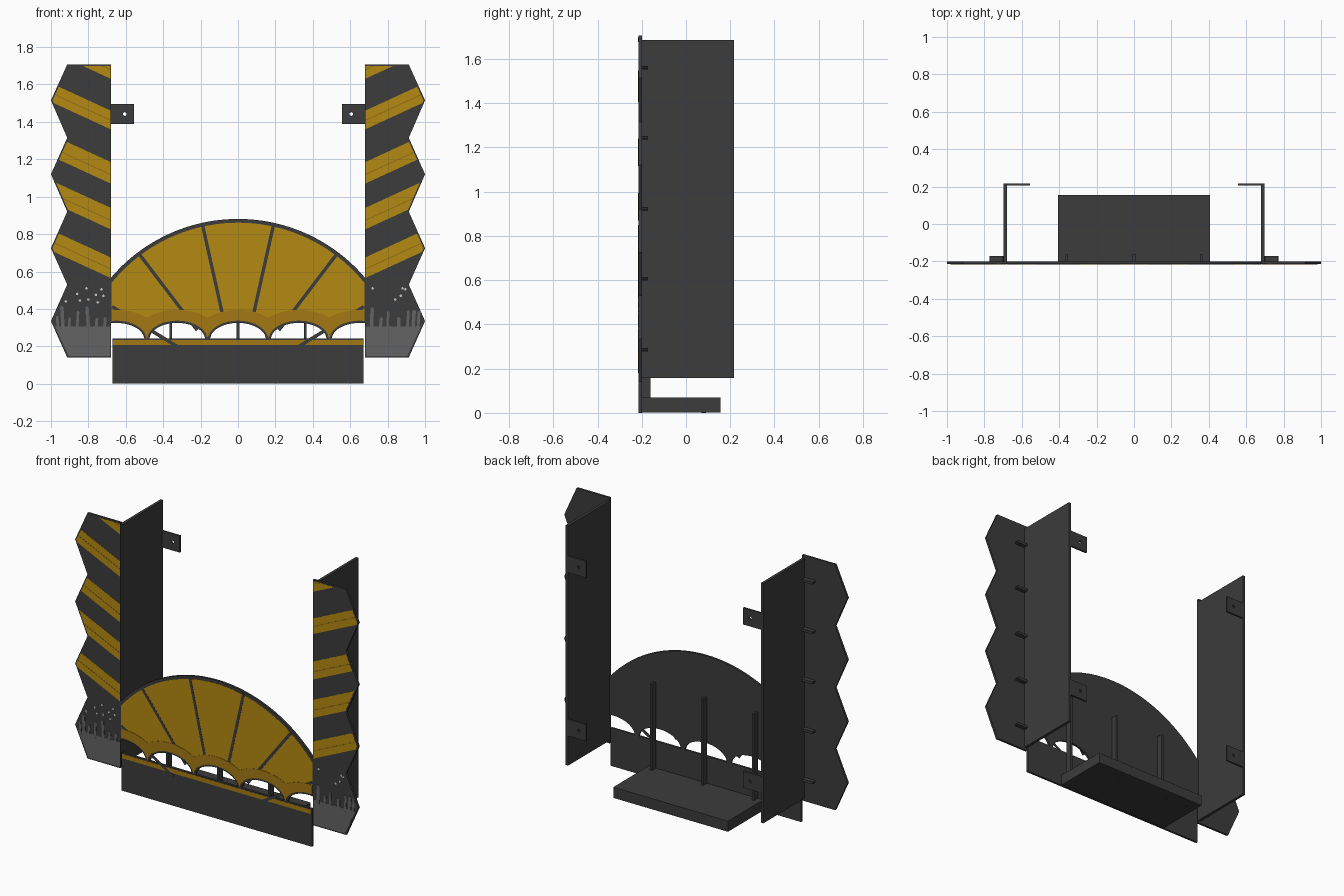
import bpy, bmesh, math, random
from mathutils import Vector

if "Cube" in bpy.data.objects:
    bpy.data.objects.remove(bpy.data.objects["Cube"])

random.seed(4)
BACK, FRONT = -0.2, -0.214          # main sheet thickness
LAYER = [-0.215, -0.216, -0.217]    # thin painted layers in front of the sheet


def material(name, rgb):
    m = bpy.data.materials.new(name)
    m.diffuse_color = (*rgb, 1)
    m.use_nodes = True
    m.node_tree.nodes["Principled BSDF"].inputs["Base Color"].default_value = m.diffuse_color
    return m


DARK = material("charcoal", (0.045, 0.045, 0.045))
GOLD = material("gold", (0.46, 0.255, 0.006))
BAND = material("dark_gold", (0.37, 0.19, 0.006))
LINE = material("line_gold", (0.3, 0.16, 0.006))
GREY = material("grime_grey", (0.125, 0.125, 0.125))
PALE = material("pale_grey", (0.6, 0.6, 0.56))


def finish(bm, name, mat):
    bmesh.ops.recalc_face_normals(bm, faces=bm.faces[:])
    me = bpy.data.meshes.new(name)
    bm.to_mesh(me)
    bm.free()
    me.materials.append(mat)
    ob = bpy.data.objects.new(name, me)
    bpy.context.collection.objects.link(ob)
    return ob


def slab(name, outlines, y0, y1, mat, s=1, cuts=(), holes=()):
    """Extrude (x, z) outlines from y0 to y1; s=-1 mirrors; cuts trim by planes."""
    bm = bmesh.new()
    for pts in outlines:
        loops = [[bm.verts.new((s * x, y0, z)) for x, z in lp] for lp in (pts, *holes)]
        if holes:
            edges = [bm.edges.new((lp[i - 1], lp[i])) for lp in loops for i in range(len(lp))]
            bmesh.ops.triangle_fill(bm, edges=edges, use_beauty=True)
        else:
            bm.faces.new(loops[0])
    for (x, z), (nx, nz) in cuts:
        bmesh.ops.bisect_plane(bm, geom=bm.verts[:] + bm.edges[:] + bm.faces[:],
                               plane_co=Vector((s * x, y0, z)),
                               plane_no=Vector((s * nx, 0, nz)), clear_outer=True)
    ext = bmesh.ops.extrude_face_region(bm, geom=bm.faces[:])["geom"]
    bmesh.ops.translate(bm, vec=(0, y1 - y0, 0),
                        verts=[v for v in ext if isinstance(v, bmesh.types.BMVert)])
    return finish(bm, name, mat)


def rect(x0, x1, z0, z1):
    return [(x0, z0), (x1, z0), (x1, z1), (x0, z1)]


def box(name, x0, x1, y0, y1, z0, z1, mat=DARK, s=1):
    return slab(name, [rect(x0, x1, z0, z1)], y0, y1, mat, s)


def disc(x, z, r, n=10):
    return [(x + r * math.cos(math.tau * i / n), z + r * math.sin(math.tau * i / n))
            for i in range(n)]


def capsule(xa, za, xb, zb, r, n=5):
    a = math.atan2(zb - za, xb - xa)
    end = lambda x, z, st: [(x + r * math.cos(st + math.pi * i / n),
                             z + r * math.sin(st + math.pi * i / n)) for i in range(n + 1)]
    return end(xb, zb, a - math.pi / 2) + end(xa, za, a + math.pi / 2)


# Zigzag side wings
def wing(inset=0.0):
    pts = [(0.68 + inset * 0.2, 0.14 + inset)]
    zs = [0.14 + inset, 0.335, 0.53, 0.725, 0.92, 1.12, 1.315, 1.515, 1.707 - inset]
    pts += [((1.0 if i % 2 else 0.913) - inset, z) for i, z in enumerate(zs)]
    return pts + [(0.68 + inset * 0.2, 1.707 - inset)]


SLOPE = 0.46


def stripe_cuts(lo, hi):
    return [((0.68, hi), (-SLOPE, 1)), ((0.68, lo), (SLOPE, -1))]


for s, side in ((-1, "left"), (1, "right")):
    slab(side + "_wing", [wing()], BACK, FRONT, DARK, s)
    box(side + "_side_panel", 0.68, 0.698, BACK, 0.217, 0.158, 1.687, s=s)

    # Diagonal hazard stripes with a thin worn line across each
    for lo, hi in ((0.565, 0.675), (0.825, 0.94), (1.07, 1.185), (1.36, 1.46), (1.63, 1.73)):
        slab(side + "_stripe", [wing(0.008)], FRONT, LAYER[0], GOLD, s, stripe_cuts(lo, hi))
        mid = lo + 0.045
        slab(side + "_stripe_line", [wing(0.008)], FRONT, LAYER[1], LINE, s,
             stripe_cuts(mid, mid + 0.006))

    # Grimy foot of the wing: grey patch, drips and specks
    slab(side + "_grime", [wing(0.008)], FRONT, LAYER[0], GREY, s, [((0.7, 0.305), (0, 1))])
    drips = [capsule(x, 0.29, x + random.uniform(-0.008, 0.008),
                     random.uniform(0.34, 0.42), random.uniform(0.006, 0.01))
             for x in (0.715, 0.76, 0.80, 0.86, 0.905, 0.935, 0.962)]
    slab(side + "_drips", drips, FRONT, LAYER[1], GREY, s)
    specks = ([(0.72, 0.51), (0.84, 0.45), (0.87, 0.47), (0.88, 0.51), (0.895, 0.505)] if s > 0 else
              [(0.92, 0.44), (0.86, 0.48), (0.81, 0.51), (0.845, 0.445), (0.80, 0.45),
               (0.76, 0.475), (0.75, 0.435), (0.73, 0.505), (0.72, 0.47)])
    slab(side + "_specks", [disc(x, z, 0.007, 8) for x, z in specks], FRONT, LAYER[1], PALE, s)

    # Rear mounting tabs with a bolt hole, and short pegs behind the wing
    for z in (0.40, 1.442):
        slab(side + "_mount_tab", [rect(0.555, 0.69, z - 0.053, z + 0.053)], 0.205, 0.217,
             DARK, s, holes=[disc(0.605, z, 0.01, 12)])
    slab(side + "_pegs", [capsule(0.704, z, 0.766, z, 0.008)
                          for z in (0.285, 0.606, 0.923, 1.244, 1.56)], BACK, -0.172, DARK, s)


# Arched centre board with scalloped openings
def arc(radius, half, n=48):
    a = math.asin(half / radius)
    return [(radius * math.sin(-a + 2 * a * i / n), radius * math.cos(-a + 2 * a * i / n) - 0.01)
            for i in range(n + 1)]


PITCH = 0.325


def scallop(x, a, b):
    """Height of the row of elliptical arches at x (valleys stop at z = 0.235)."""
    d = (x + PITCH / 2) % PITCH - PITCH / 2
    return 0.235 + b * math.sqrt(max(0, 1 - (d / a) ** 2))


def wave(a, b, half, n=180):
    return [(half - 2 * half * i / n, scallop(half - 2 * half * i / n, a, b)) for i in range(n + 1)]


slab("arch_board", [arc(0.891, 0.68) + wave(0.15, 0.09, 0.68)], BACK, FRONT, DARK)
slab("fan_panel", [arc(0.871, 0.675) + wave(0.24, 0.13, 0.675)], FRONT, LAYER[0], GOLD)

# Radiating dark fan ribs
ribs = []
for deg, r1 in ((12.6, 0.868), (37.3, 0.868), (58.5, 0.79)):
    for sg in (-1, 1):
        a = math.radians(deg) * sg
        d, p = Vector((math.sin(a), math.cos(a))), Vector((math.cos(a), -math.sin(a))) * 0.009
        ribs.append([tuple(d * r + p * k) for r, k in ((0.36, -1), (0.36, 1), (r1, 1), (r1, -1))])
slab("fan_ribs", ribs, FRONT, LAYER[1], DARK)

# Cloud-like band over the openings
slab("scallop_band", [wave(0.24, 0.16, 0.675)[::-1] + wave(0.161, 0.102, 0.675)],
     FRONT, LAYER[2], BAND)

# Front base board with gold trim
box("base_board", -0.672, 0.672, BACK, FRONT, 0, 0.242)
box("base_trim", -0.667, 0.667, FRONT, LAYER[0], 0.207, 0.235, BAND)

# Rear ballast shelf, its bolt heads, and upright braces
box("shelf", -0.405, 0.405, BACK, 0.155, 0.002, 0.07)
for x in (-0.33, -0.19, 0.19, 0.33):
    bm = bmesh.new()
    bmesh.ops.create_cone(bm, cap_ends=True, segments=12, radius1=0.01, radius2=0.01, depth=0.006)
    bmesh.ops.translate(bm, vec=(x, 0.08, 0.003), verts=bm.verts[:])
    finish(bm, "shelf_bolt", DARK)
for x in (-0.36, 0, 0.36):
    box("brace", x - 0.007, x + 0.007, BACK, -0.16, 0.07, 0.62)
